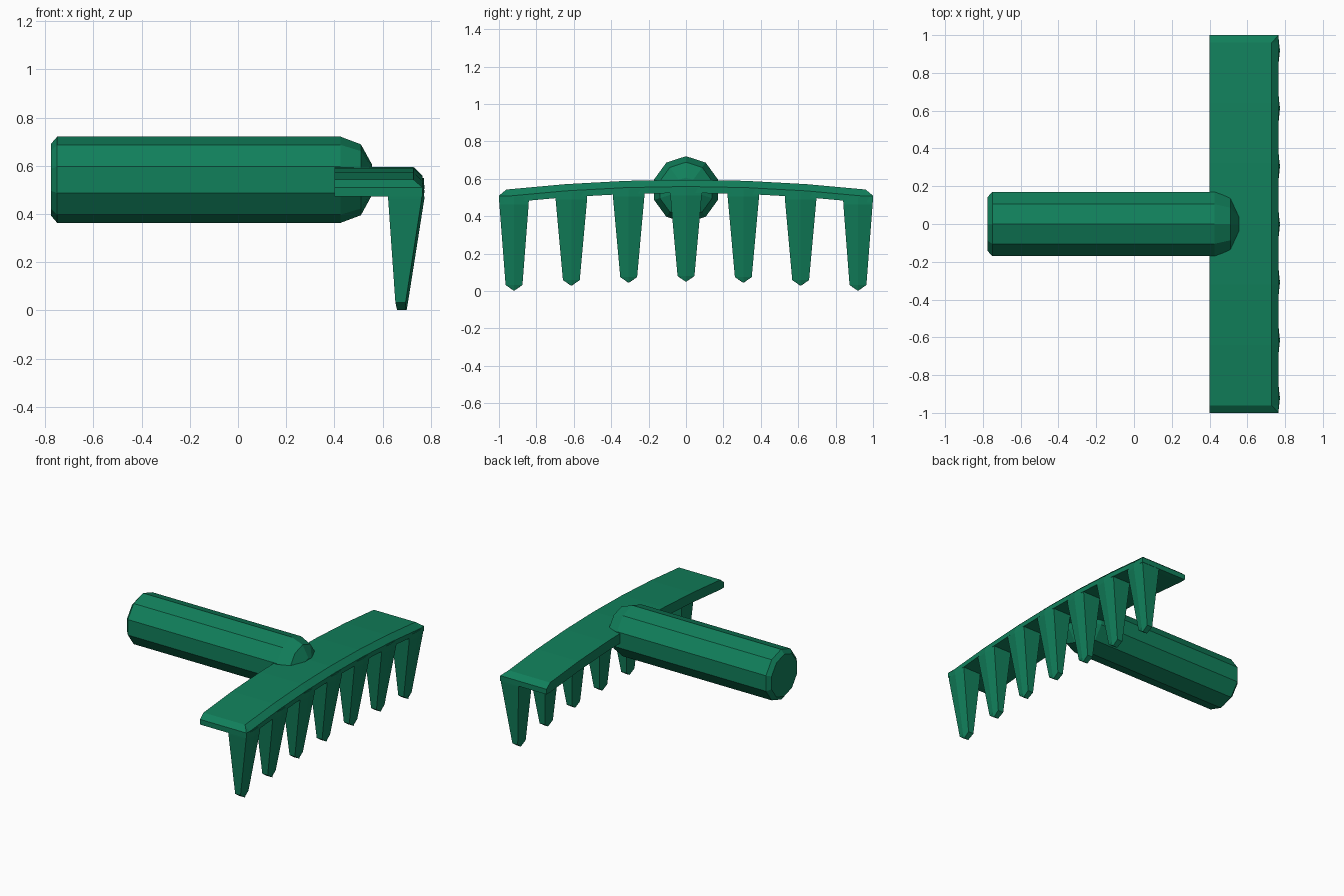
import bpy, bmesh, math

if "Cube" in bpy.data.objects:
    bpy.data.objects.remove(bpy.data.objects["Cube"])

green = bpy.data.materials.new("garden green")
green.diffuse_color = (0.0056, 0.215, 0.105, 1)
green.use_nodes = True
green.node_tree.nodes["Principled BSDF"].inputs["Base Color"].default_value = green.diffuse_color


def drop(y):
    """How far the arched head sags at a given distance from its middle."""
    return 0.05 * (y / 0.94) ** 2


def loft(name, rings):
    """Skin a list of equal-length rings and cap both ends."""
    bm = bmesh.new()
    loops = [[bm.verts.new(p) for p in ring] for ring in rings]
    n = len(rings[0])
    for a, b in zip(loops, loops[1:]):
        for i in range(n):
            j = (i + 1) % n
            bm.faces.new((a[i], a[j], b[j], b[i]))
    bm.faces.new(loops[0])
    bm.faces.new(loops[-1])
    bmesh.ops.remove_doubles(bm, verts=bm.verts, dist=0.0005)
    bmesh.ops.recalc_face_normals(bm, faces=bm.faces)
    mesh = bpy.data.meshes.new(name)
    bm.to_mesh(mesh)
    bm.free()
    mesh.materials.append(green)
    obj = bpy.data.objects.new(name, mesh)
    bpy.context.collection.objects.link(obj)
    return obj


# Handle: ten-sided bar with a small bevel behind and a rounded nose in front
profile = [(-0.775, 0.150), (-0.75, 0.179), (0.425, 0.179), (0.51, 0.147), (0.555, 0.065)]
loft("handle", [[(x, r * math.sin(k * math.tau / 10), 0.542 + r * math.cos(k * math.tau / 10))
                 for k in range(10)] for x, r in profile])

# Head: arched plate, bevelled along the front edge and both ends
rings = []
for y in (-1, -0.96, -0.64, -0.32, 0, 0.32, 0.64, 0.96, 1):
    top = 0.595 - drop(y)
    if abs(y) == 1:
        section = [(0.40, 0.473), (0.40, 0.51), (0.766, 0.51), (0.766, 0.51), (0.766, 0.473)]
    else:
        section = [(0.40, top - 0.07), (0.40, top), (0.728, top),
                   (0.766, top - 0.036), (0.766, top - 0.07)]
    rings.append([(x, y, z) for x, z in section])
loft("head_plate", rings)


# Tines: tapered teeth with a ridged front and a wedge tip
def tine_ring(y, half, back, front, ridge, z):
    return [(back, y - half, z), (front, y - half, z), (ridge, y, z),
            (front, y + half, z), (back, y + half, z)]


for i in range(-3, 4):
    y = i * 0.3065
    z = 0.05 - drop(y)
    half = 0.08 if abs(i) == 3 else 0.086
    tip = [(0.66, y, z), (0.695, y, z), (0.70, y, z), (0.695, y, z), (0.66, y, z)]
    loft(f"tine_{i + 4}", [
        tine_ring(y, half, 0.622, 0.764, 0.772, z + 0.50),
        tine_ring(y, half - 0.002, 0.623, 0.762, 0.773, z + 0.46),
        tine_ring(y, 0.045, 0.653, 0.695, 0.705, z + 0.03),
        [(x, yy + (k - 2) * 0.001, zz) for k, (x, yy, zz) in enumerate(tip)],
    ])
